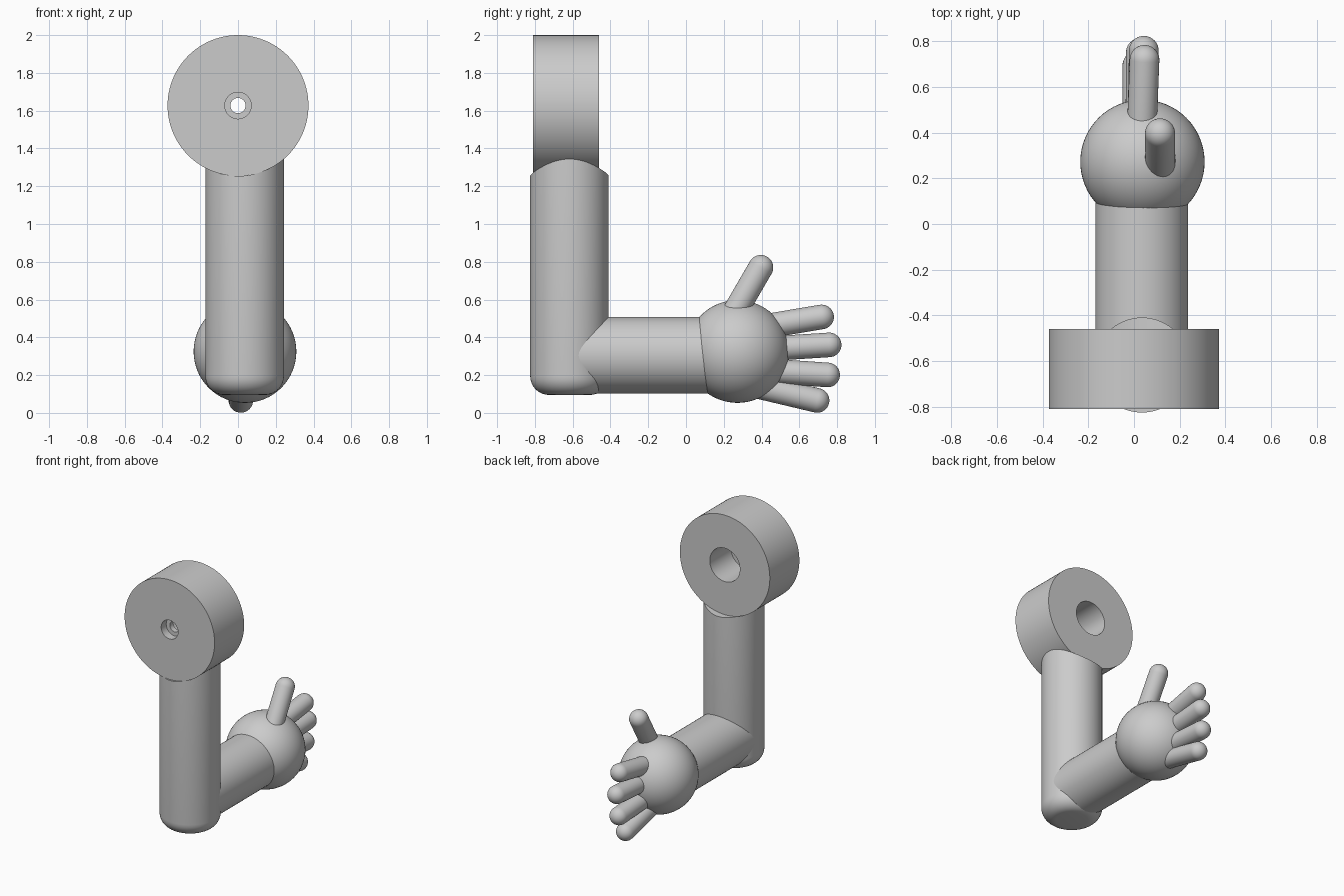
import bpy, bmesh, math
from mathutils import Vector

if "Cube" in bpy.data.objects:
    bpy.data.objects.remove(bpy.data.objects["Cube"])

gray = bpy.data.materials.new("plain gray")
gray.diffuse_color = (0.6, 0.6, 0.6, 1)
gray.use_nodes = True
gray.node_tree.nodes["Principled BSDF"].inputs["Base Color"].default_value = gray.diffuse_color


def finish(name, bm):
    bmesh.ops.recalc_face_normals(bm, faces=bm.faces)
    me = bpy.data.meshes.new(name)
    bm.to_mesh(me)
    bm.free()
    ob = bpy.data.objects.new(name, me)
    bpy.context.collection.objects.link(ob)
    me.materials.append(gray)
    bpy.ops.object.select_all(action='DESELECT')
    ob.select_set(True)
    bpy.context.view_layer.objects.active = ob
    bpy.ops.object.shade_smooth_by_angle(angle=math.radians(35))
    return ob


def lathe(profile, origin, direction, n=64, closed=False):
    """Spin (radius, height) points round an axis; radius 0 makes a pole."""
    bm = bmesh.new()
    rot = Vector((0, 0, 1)).rotation_difference(Vector(direction).normalized())
    rings = []
    for r, h in profile:
        count = 1 if r < 1e-6 else n
        rings.append([bm.verts.new(Vector(origin) + rot @ Vector((
            r * math.cos(2 * math.pi * i / n), r * math.sin(2 * math.pi * i / n), h)))
            for i in range(count)])
    pairs = list(zip(rings, rings[1:]))
    if closed:
        pairs.append((rings[-1], rings[0]))
    for a, b in pairs:
        for i in range(n):
            j = (i + 1) % n
            if len(a) == 1:
                bm.faces.new((a[0], b[i], b[j]))
            elif len(b) == 1:
                bm.faces.new((a[i], a[j], b[0]))
            else:
                bm.faces.new((a[i], a[j], b[j], b[i]))
    return bm, rings


def capsule(name, base, tip, r):
    """Finger with a flat buried base and a round tip centred on tip."""
    d = Vector(tip) - Vector(base)
    prof = [(0, 0), (r, 0)]
    for k in range(11):
        a = math.pi / 2 * k / 10
        prof.append((r * math.cos(a) if k < 10 else 0, d.length + r * math.sin(a)))
    finish(name, lathe(prof, base, d, 32)[0])


# Shoulder disc with stepped bolt hole
SZ, SR = 1.627, 0.373
disc = [(0.07, 0), (SR, 0), (SR, 0.35), (0.125, 0.35), (0.125, 0.10),
        (0.04, 0.10), (0.04, 0.06), (0.07, 0.06)]
finish("shoulder_disc", lathe(disc, (0, -0.81, SZ), (0, 1, 0), 96, True)[0])

# Upper arm: rounded elbow end, top trimmed to the disc's curve
R, B = 0.208, 0.10
prof = [(0, 0)]
for k in range(9):
    a = math.pi / 2 * k / 8
    prof.append((R - B + B * math.sin(a), B - B * math.cos(a)))
prof.append((R, 1.1))
bm, rings = lathe(prof, (0.035, -0.617, 0.095), (0, 0, 1))
top = rings[-1]
for v in top:
    v.co.z = SZ - math.sqrt(SR ** 2 - v.co.x ** 2)
n = len(top)
for i in range(n // 2):
    strip = [top[i], top[i + 1], top[-i - 1], top[-i % n]]
    bm.faces.new(list(dict.fromkeys(strip)))
finish("upper_arm", bm)

# Forearm
finish("forearm", lathe([(0, 0), (0.203, 0), (0.203, 0.80), (0, 0.80)],
                        (0.034, -0.617, 0.305), (0, 1, 0))[0])

# Ball hand
bm = bmesh.new()
bmesh.ops.create_uvsphere(bm, u_segments=64, v_segments=32, radius=0.272)
bmesh.ops.translate(bm, verts=bm.verts, vec=(0.037, 0.272, 0.325))
finish("hand", bm)

# Thumb and fingers
capsule("thumb", (0.115, 0.21, 0.45), (0.114, 0.396, 0.77), 0.066)
fingers = [((0.032, 0.36, 0.448), (0.046, 0.718, 0.508)),
           ((0.036, 0.38, 0.336), (0.043, 0.758, 0.360)),
           ((0.028, 0.38, 0.226), (0.030, 0.750, 0.201)),
           ((0.016, 0.34, 0.150), (0.015, 0.694, 0.066))]
for i, (base, tip) in enumerate(fingers):
    capsule("finger_%d" % (i + 1), base, tip, 0.065)
